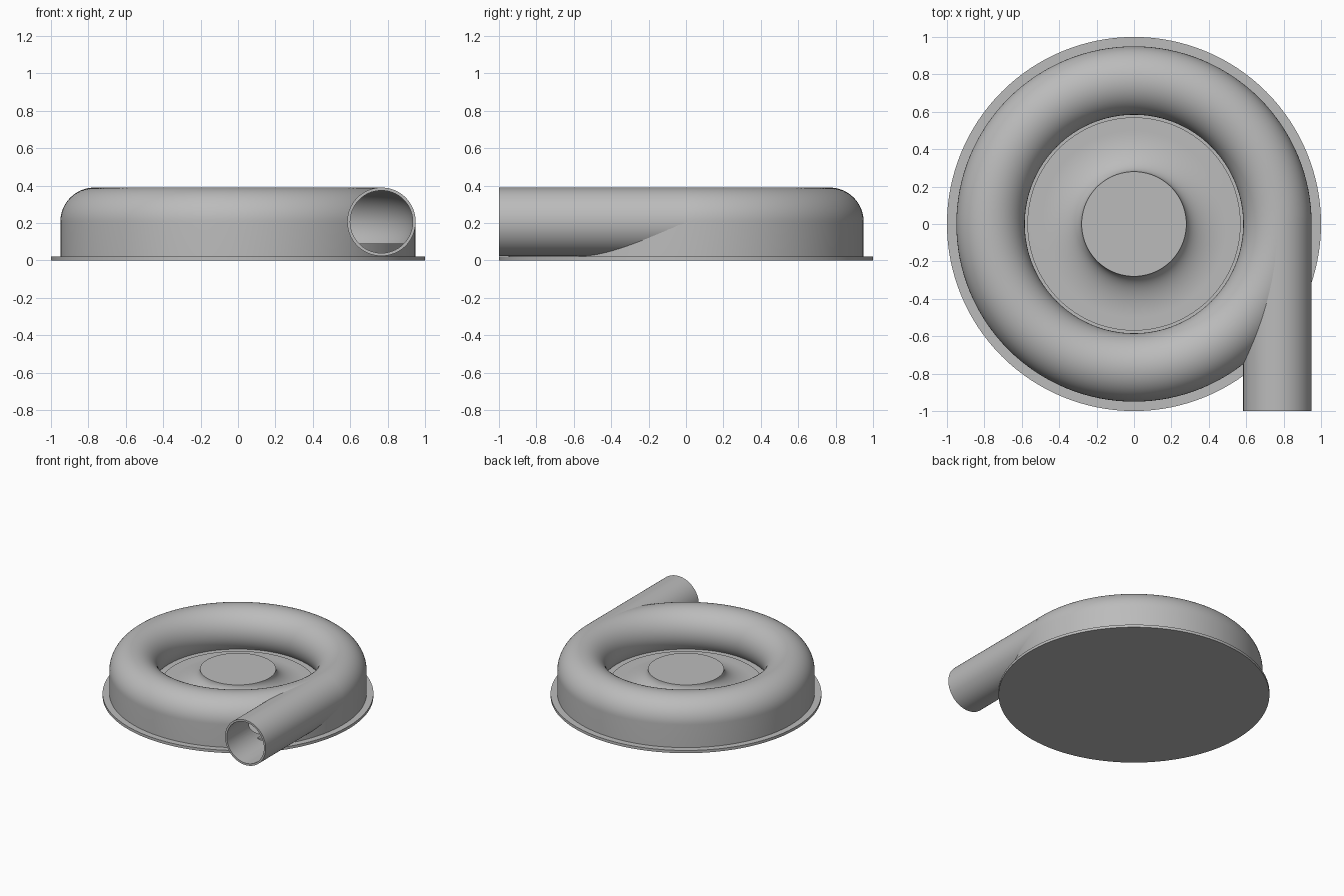
import bpy, bmesh, math
from mathutils import Matrix

if "Cube" in bpy.data.objects:
    bpy.data.objects.remove(bpy.data.objects["Cube"])

MAJOR, MINOR, MID_Z = 0.767, 0.183, 0.207   # volute tube
BORE = 0.168                                # hollow radius
FLOOR = 0.09

grey = bpy.data.materials.new("cast_grey")
grey.use_nodes = True
grey.diffuse_color = (0.5, 0.5, 0.5, 1)
grey.node_tree.nodes["Principled BSDF"].inputs["Base Color"].default_value = (0.5, 0.5, 0.5, 1)


def finish(name, bm):
    bmesh.ops.recalc_face_normals(bm, faces=bm.faces)
    mesh = bpy.data.meshes.new(name)
    bm.to_mesh(mesh)
    bm.free()
    mesh.materials.append(grey)
    obj = bpy.data.objects.new(name, mesh)
    bpy.context.collection.objects.link(obj)
    return obj


def lathe(name, profile, closed=False, steps=128):
    """Revolve (radius, height) points about z."""
    bm = bmesh.new()
    verts = [bm.verts.new((r, 0, z)) for r, z in profile]
    ends = verts + verts[:1] if closed else verts
    edges = [bm.edges.new(pair) for pair in zip(ends, ends[1:])]
    bmesh.ops.spin(bm, geom=verts + edges, cent=(0, 0, 0), axis=(0, 0, 1),
                   angle=math.tau, steps=steps, use_duplicate=False)
    bmesh.ops.remove_doubles(bm, verts=bm.verts, dist=1e-5)
    return finish(name, bm)


def tube(name, radius, y0, y1):
    """Solid cylinder along y, in line with the volute tube."""
    bm = bmesh.new()
    place = Matrix.Translation((MAJOR, (y0 + y1) / 2, MID_Z)) @ Matrix.Rotation(math.pi / 2, 4, 'X')
    bmesh.ops.create_cone(bm, cap_ends=True, segments=96, radius1=radius,
                          radius2=radius, depth=y1 - y0, matrix=place)
    return finish(name, bm)


def arc(radius, start, end, steps):
    angles = [math.radians(start + (end - start) * i / steps) for i in range(steps + 1)]
    return [(MAJOR + radius * math.cos(a), MID_Z + radius * math.sin(a)) for a in angles]


# Base flange and raised floor
lathe("base_flange", [(0, 0), (1, 0), (1, 0.022), (0, 0.022)])
lathe("volute_floor", [(0, 0.01), (0.94, 0.01), (0.94, FLOOR), (0, FLOOR)])

# Hub with a concave flare down to a thin disc
flare = [(0.5 - 0.22 * math.cos(t), 0.22 - 0.12 * math.sin(t))
         for t in (math.pi / 2 * i / 20 for i in range(21))]
lathe("hub", [(0, 0.22)] + flare + [(0.57, 0.1), (0.57, 0.05), (0, 0.05)])

# Volute casing with straight outer skirt, and tangential outlet pipe
outer = arc(MINOR, 0, 220, 44)
casing = lathe("volute_casing", [(outer[0][0], 0.012)] + outer + [(outer[-1][0], 0.012)], True)
pipe = tube("outlet_pipe", MINOR, -1, -0.01)

# Hollow both with the same passage
passage = lathe("passage_cutter", arc(BORE, 0, 354, 59), True)
bore = tube("bore_cutter", BORE - 0.001, -1.1, 0.003)
for part in (casing, pipe):
    bpy.context.view_layer.objects.active = part
    for cutter in (passage, bore):
        mod = part.modifiers.new("hollow", 'BOOLEAN')
        mod.operation, mod.solver, mod.object = 'DIFFERENCE', 'EXACT', cutter
        bpy.ops.object.modifier_apply(modifier=mod.name)
for cutter in (passage, bore):
    bpy.data.objects.remove(cutter)

# Smooth shading with sharp edges kept
for obj in bpy.context.scene.objects:
    obj.select_set(obj.type == 'MESH')
bpy.ops.object.shade_smooth_by_angle(angle=math.radians(30))
